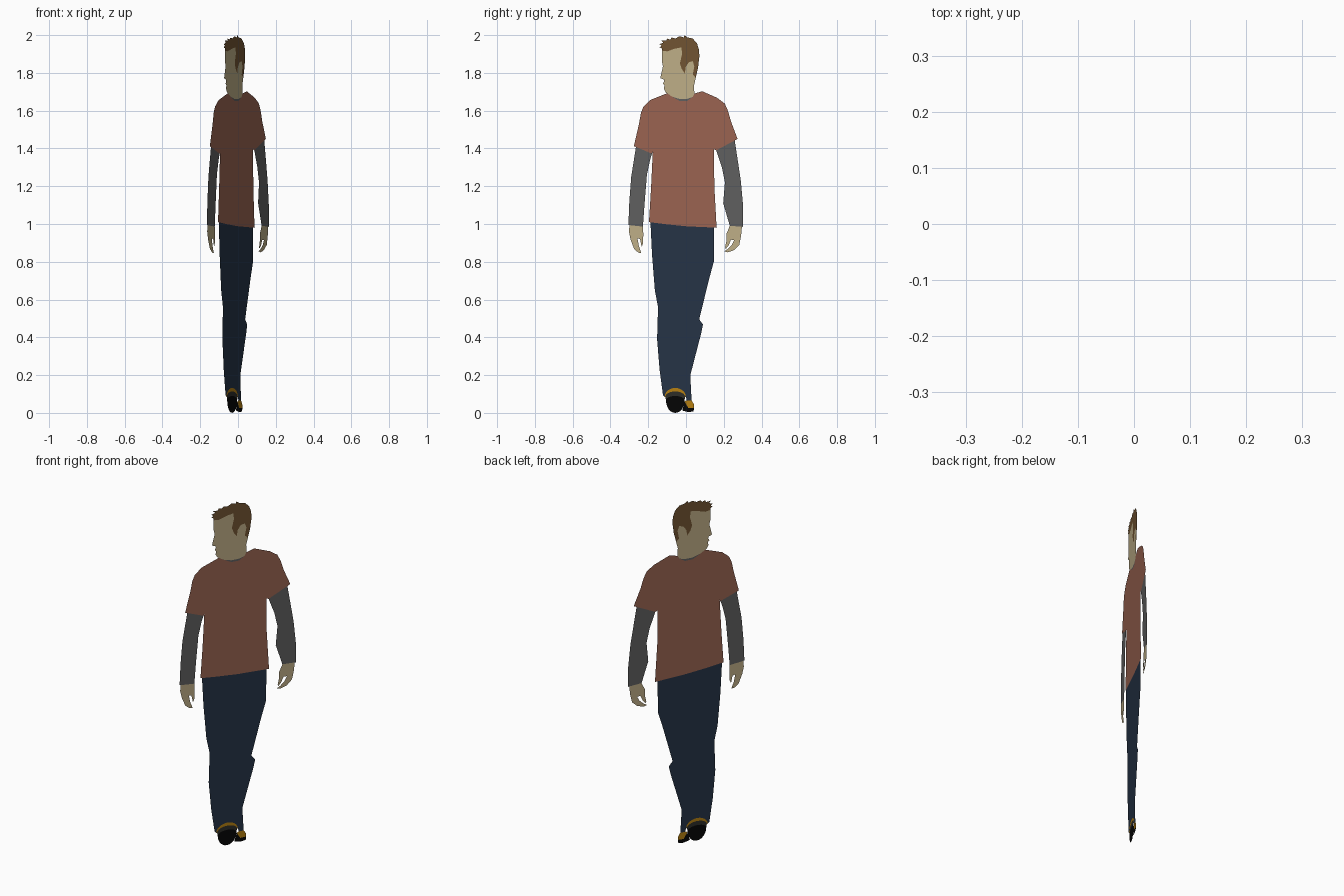
import bpy, bmesh, math

SLOPE = 0.54  # the flat cut-out stands in the vertical plane x = SLOPE * y


def paint(name, r, g, b):
    m = bpy.data.materials.new(name)
    m.diffuse_color = [(c / 255) ** 2.2 for c in (r, g, b)] + [1]
    return m


def panel(name, mat, pts):
    """Flat face from (y, z) points, facing front right."""
    bm = bmesh.new()
    f = bm.faces.new([bm.verts.new((SLOPE * y, y, z)) for y, z in pts])
    f.normal_update()
    if f.normal.x < 0:
        f.normal_flip()
    bmesh.ops.triangulate(bm, faces=bm.faces[:])
    me = bpy.data.meshes.new(name)
    bm.to_mesh(me)
    bm.free()
    me.materials.append(mat)
    ob = bpy.data.objects.new(name, me)
    bpy.context.collection.objects.link(ob)


def arc(cy, cz, ry, rz, a0=180, a1=0, n=12):
    return [(cy + ry * math.cos(math.radians(a0 + (a1 - a0) * i / n)),
             cz + rz * math.sin(math.radians(a0 + (a1 - a0) * i / n))) for i in range(n + 1)]


skin = paint("skin", 193, 176, 137)
brown = paint("hair_brown", 115, 86, 54)
red = paint("shirt_red", 156, 102, 84)
grey = paint("sleeve_grey", 98, 98, 98)
denim = paint("denim", 43, 56, 73)
yellow = paint("shoe_yellow", 185, 130, 25)
dark = paint("shoe_dark", 50, 50, 46)
black = paint("sole_black", 14, 14, 14)

# Shared seams between neighbouring panels
hairline = [(-.127, 1.918), (-.10, 1.914), (-.06, 1.928), (-.024, 1.935), (-.021, 1.90),
            (-.032, 1.85), (-.022, 1.82), (-.006, 1.797), (-.002, 1.83), (.014, 1.856),
            (.036, 1.862), (.044, 1.835), (.036, 1.79), (.052, 1.775)]
neckline = [(-.10, 1.692), (-.075, 1.675), (-.035, 1.662), (.005, 1.662), (.035, 1.672), (.044, 1.69)]
hem = [(-.196, 1.01), (-.10, .998), (0, .988), (.162, .98)]
cuff_l = [(-.265, 1.408), (-.18, 1.372)]
cuff_r = [(.16, 1.39), (.258, 1.442)]
wrist_l = [(-.299, .994), (-.228, .986)]
wrist_r = [(.232, .99), (.296, .986)]

# Head
panel("hair", brown, hairline + [
    (.064, 1.83), (.071, 1.89), (.068, 1.925), (.058, 1.957), (.035, 1.982), (.006, 1.988),
    (-.008, 2.0), (-.012, 1.988), (-.035, 1.994), (-.055, 1.982), (-.075, 1.987), (-.085, 1.976),
    (-.10, 1.982), (-.105, 1.97), (-.13, 1.972), (-.12, 1.96), (-.14, 1.952), (-.128, 1.944),
    (-.14, 1.935), (-.128, 1.93)])
panel("face_and_neck", skin, hairline + [(.043, 1.735)] + neckline[::-1] + [
    (-.108, 1.697), (-.117, 1.715), (-.114, 1.735), (-.122, 1.742), (-.116, 1.755),
    (-.118, 1.765), (-.136, 1.772), (-.13, 1.80), (-.122, 1.835), (-.128, 1.865)])

# Shirt with a grey collar strip
inner_neck = [(-.035, 1.652), (.005, 1.651)]
panel("collar", grey, neckline[1:5] + inner_neck[::-1])
panel("shirt", red, neckline[:2] + inner_neck + neckline[4:] + [
    (.085, 1.703), (.165, 1.668), (.205, 1.638), (.222, 1.60), (.238, 1.543), (.273, 1.45)]
    + cuff_r[::-1] + [(.148, 1.396), (.15, 1.2)] + hem[::-1] + [(-.185, 1.19), (-.176, 1.38)]
    + cuff_l[::-1] + [(-.276, 1.412), (-.25, 1.525), (-.238, 1.59), (-.225, 1.622), (-.19, 1.656)])

# Long sleeves
panel("left_image_sleeve", grey, cuff_l + [
    (-.19, 1.34), (-.207, 1.26), (-.22, 1.10), wrist_l[1], wrist_l[0],
    (-.305, .995), (-.30, 1.12), (-.29, 1.25)])
panel("right_image_sleeve", grey, cuff_r + [
    (.275, 1.33), (.29, 1.23), (.302, 1.10), (.303, .985), wrist_r[1], wrist_r[0],
    (.197, 1.11), (.206, 1.22), (.19, 1.30)])

# Hands with curled fingers
panel("left_image_hand", skin, wrist_l + [
    (-.226, .95), (-.227, .90), (-.235, .878), (-.243, .92), (-.257, .925), (-.25, .885),
    (-.237, .847), (-.252, .848), (-.275, .868), (-.294, .92), (-.302, .96)])
panel("right_image_hand", skin, wrist_r + [
    (.292, .94), (.282, .89), (.255, .862), (.222, .85), (.202, .855), (.222, .868),
    (.243, .89), (.255, .915), (.238, .917), (.225, .885), (.21, .868), (.207, .878),
    (.214, .91), (.215, .95)])

# Jeans, arched over the front shoe
shoe_top = arc(-.057, .085, .056, .047)
panel("jeans", denim, [(-.188, 1.009)] + hem[1:3] + [
    (.148, .981), (.147, .80), (.12, .70), (.07, .495), (.09, .468), (.08, .42),
    (.023, .20), (.026, .13), (.03, .066), (.005, .066)] + shoe_top[::-1] + [
    (-.122, .095), (-.14, .23), (-.153, .39), (-.148, .56), (-.165, .65), (-.18, .84)])

# Front shoe: bands nested from rim to sole
rim = arc(-.057, .085, .052, .029)
sole = arc(-.057, .066, .049, .024)
panel("front_shoe_rim", yellow, shoe_top + rim[::-1])
panel("front_shoe_upper", dark, rim + sole[::-1])
panel("front_shoe_sole", black, sole + arc(-.057, .066, .049, .066, 0, -180)[1:-1])

# Rear shoe peeking out behind
panel("rear_shoe_upper", yellow, [(.0, .066), (.03, .066), (.042, .045), (.043, .027),
                                  (.012, .026), (-.007, .06)])
panel("rear_shoe_sole", black, [(-.007, .06), (.012, .026), (.043, .027), (.04, .008),
                                (.015, .004), (-.02, .012)])
